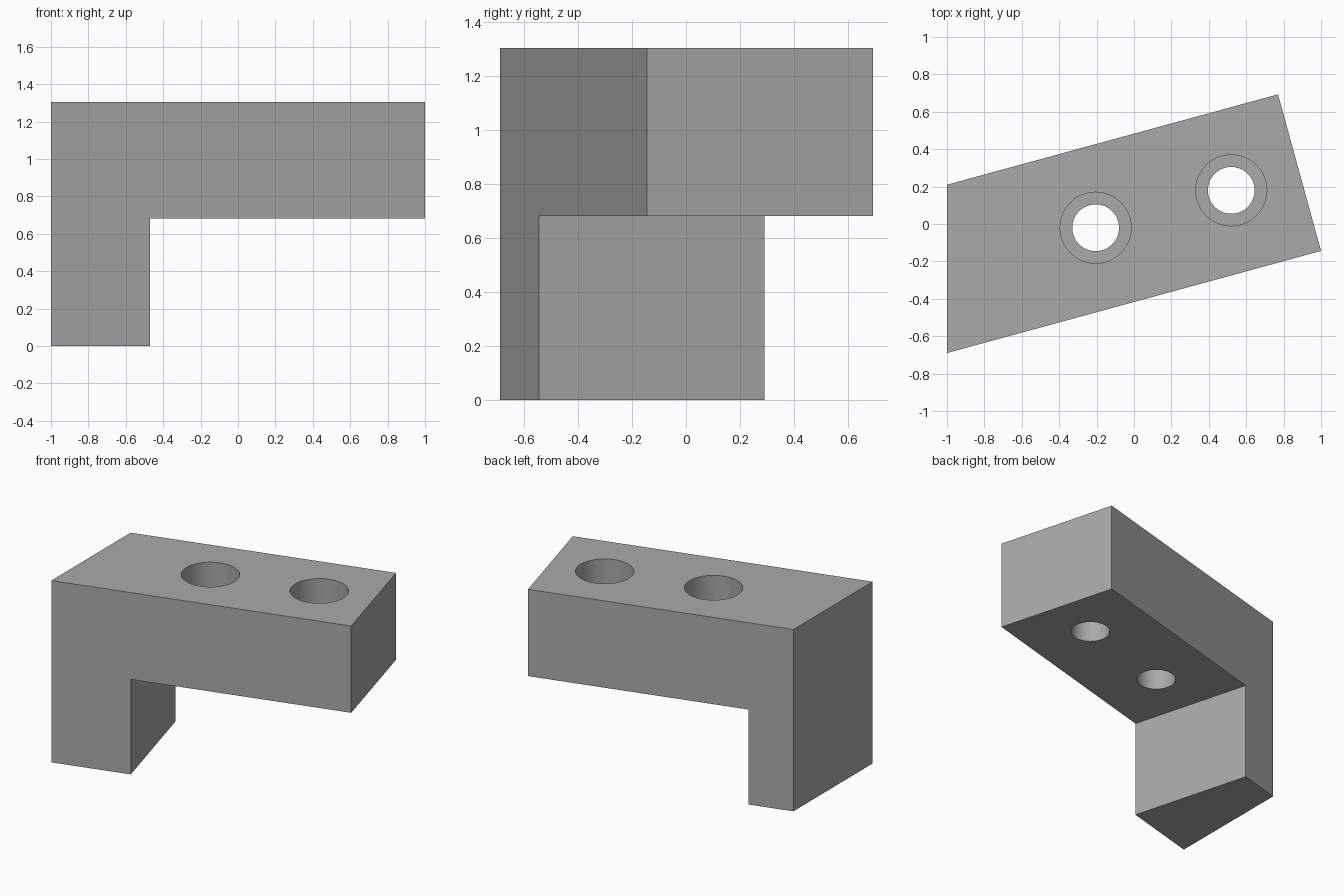
import bpy
import bmesh

if "Cube" in bpy.data.objects:
    bpy.data.objects.remove(bpy.data.objects["Cube"], do_unlink=True)

HEIGHT, UNDERSIDE, STEP = 1.305, 0.682, 1.0
SLOPE = 0.273                      # plan slope of the long sides
LEFT, INNER, FAR = 0, 1, 2         # stations along the bracket
FRONT_X = (-1.0, -0.47, 1.0)
BACK_X = (-1.0, -0.70, 0.77)

grey = bpy.data.materials.new("plain grey")
grey.use_nodes = True
colour = (0.40, 0.40, 0.40, 1)
grey.diffuse_color = colour
grey.node_tree.nodes["Principled BSDF"].inputs["Base Color"].default_value = colour

# L-shaped bracket, lofted from the front side to the back side
profile = [(LEFT, 0), (INNER, 0), (INNER, UNDERSIDE),
           (FAR, UNDERSIDE), (FAR, HEIGHT), (LEFT, HEIGHT)]
bm = bmesh.new()


def side(xs, y_left):
    return [bm.verts.new((xs[s], y_left + SLOPE * (xs[s] + 1), z)) for s, z in profile]


front = side(FRONT_X, -0.69)
back = side(BACK_X, 0.21)
bm.faces.new(front)
bm.faces.new(back[::-1])
for i in range(len(profile)):
    j = (i + 1) % len(profile)
    bm.faces.new((front[j], front[i], back[i], back[j]))
bmesh.ops.recalc_face_normals(bm, faces=bm.faces)
mesh = bpy.data.meshes.new("bracket")
bm.to_mesh(mesh)
bm.free()
mesh.materials.append(grey)
bracket = bpy.data.objects.new("bracket", mesh)
bpy.context.collection.objects.link(bracket)


# Two counterbored screw holes through the arm
def drill(name, x, y, radius, bottom, top):
    bpy.ops.mesh.primitive_cylinder_add(vertices=64, radius=radius, depth=top - bottom,
                                        location=(x, y, (top + bottom) / 2))
    cutter = bpy.context.object
    cutter.name = name
    cutter.data.materials.append(grey)
    cutter.hide_render = True
    bpy.context.view_layer.objects.active = bracket
    cut = bracket.modifiers.new(name, "BOOLEAN")
    cut.operation, cut.solver, cut.object = "DIFFERENCE", "EXACT", cutter
    bpy.ops.object.modifier_apply(modifier=cut.name)
    bpy.data.objects.remove(cutter, do_unlink=True)


for x, y in ((-0.205, -0.02), (0.52, 0.18)):
    drill("screw_hole", x, y, 0.125, UNDERSIDE - 0.1, HEIGHT + 0.1)
    drill("counterbore", x, y, 0.19, STEP, HEIGHT + 0.1)

# Smooth bores, sharp edges
bpy.ops.object.select_all(action="DESELECT")
bracket.select_set(True)
bpy.context.view_layer.objects.active = bracket
bpy.ops.object.shade_smooth_by_angle(angle=0.6)
